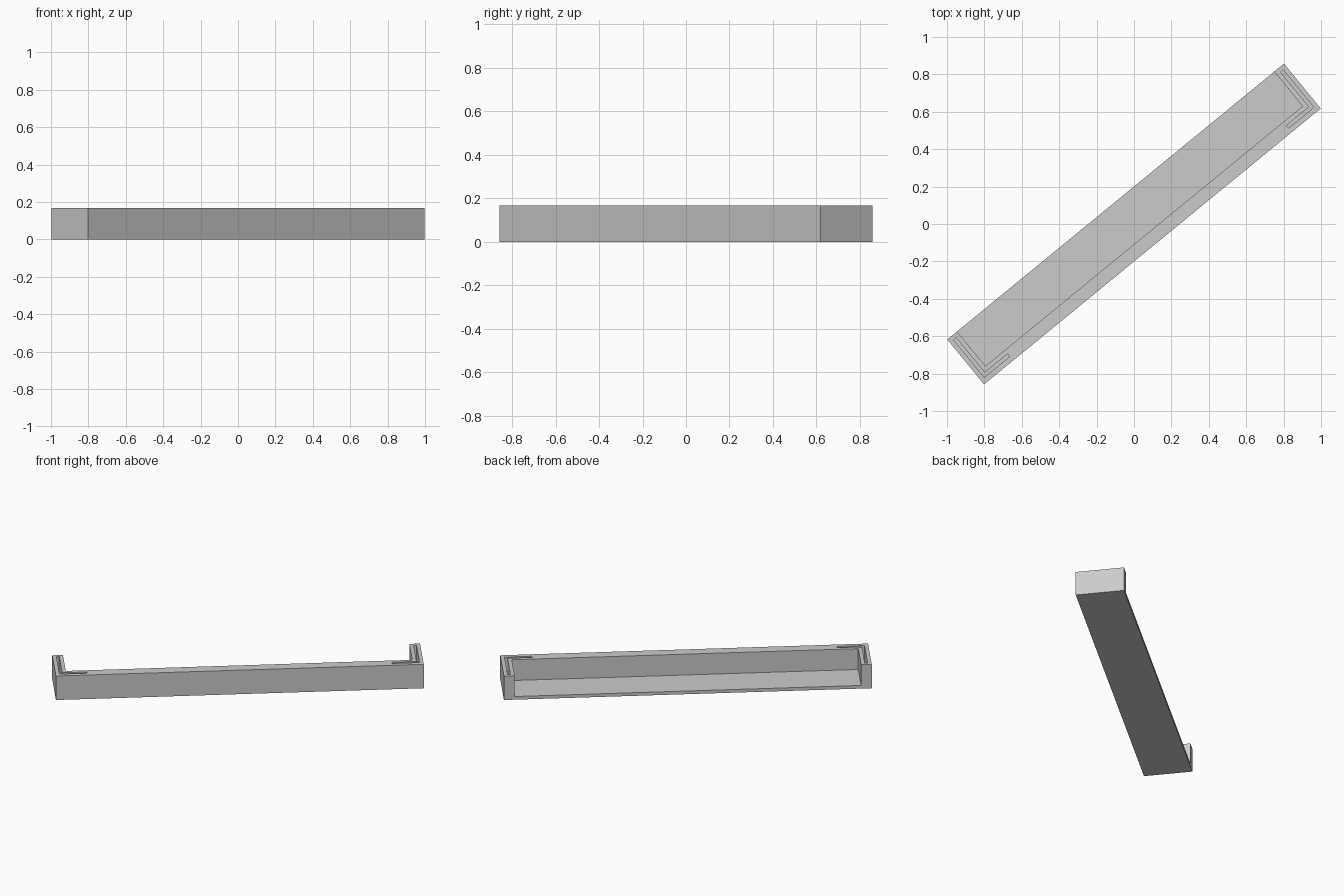
import bpy, bmesh, math

if "Cube" in bpy.data.objects:
    bpy.data.objects.remove(bpy.data.objects["Cube"])

HALF_L, HALF_W, HEIGHT = 1.1635, 0.155, 0.167
FLOOR, GROOVE_BOTTOM = 0.022, 0.07
INNER_X, INNER_Y = 1.096, -0.084
ANGLE = math.radians(39.33)

grey = bpy.data.materials.new("light grey")
grey.use_nodes = True
grey.diffuse_color = (0.6, 0.6, 0.6, 1)
grey.node_tree.nodes["Principled BSDF"].inputs["Base Color"].default_value = (0.6, 0.6, 0.6, 1)


def prism(name, outline, bottom, top):
    """Extrude a flat outline from bottom to top."""
    bm = bmesh.new()
    face = bm.faces.new([bm.verts.new((x, y, bottom)) for x, y in outline])
    ext = bmesh.ops.extrude_face_region(bm, geom=[face])
    moved = [v for v in ext["geom"] if isinstance(v, bmesh.types.BMVert)]
    bmesh.ops.translate(bm, verts=moved, vec=(0, 0, top - bottom))
    bmesh.ops.recalc_face_normals(bm, faces=bm.faces)
    mesh = bpy.data.meshes.new(name)
    bm.to_mesh(mesh)
    bm.free()
    mesh.materials.append(grey)
    obj = bpy.data.objects.new(name, mesh)
    bpy.context.collection.objects.link(obj)
    return obj


def rect(x0, x1, y0, y1):
    return [(x0, y0), (x1, y0), (x1, y1), (x0, y1)]


def cut(target, cutter):
    """Subtract the cutter, then discard it."""
    cutter.hide_render = True
    mod = target.modifiers.new("cut", 'BOOLEAN')
    mod.operation = 'DIFFERENCE'
    mod.solver = 'EXACT'
    mod.object = cutter
    bpy.context.view_layer.objects.active = target
    bpy.ops.object.modifier_apply(modifier=mod.name)
    bpy.data.objects.remove(cutter)


# Tray body, open along its back long side
tray = prism("tray", rect(-HALF_L, HALF_L, -HALF_W, HALF_W), 0, HEIGHT)
cut(tray, prism("recess_cutter", rect(-INNER_X, INNER_X, INNER_Y, 0.3), FLOOR, 0.3))

# L-shaped grooves in the rim at both front corners
groove = [(1.139, -0.127), (1.139, 0.132), (1.121, 0.132),
          (1.121, -0.109), (0.965, -0.109), (0.965, -0.127)]
for side in (-1, 1):
    cut(tray, prism("groove_cutter", [(side * x, y) for x, y in groove], GROOVE_BOTTOM, 0.3))

# Set the tray diagonally
tray.rotation_euler.z = ANGLE
